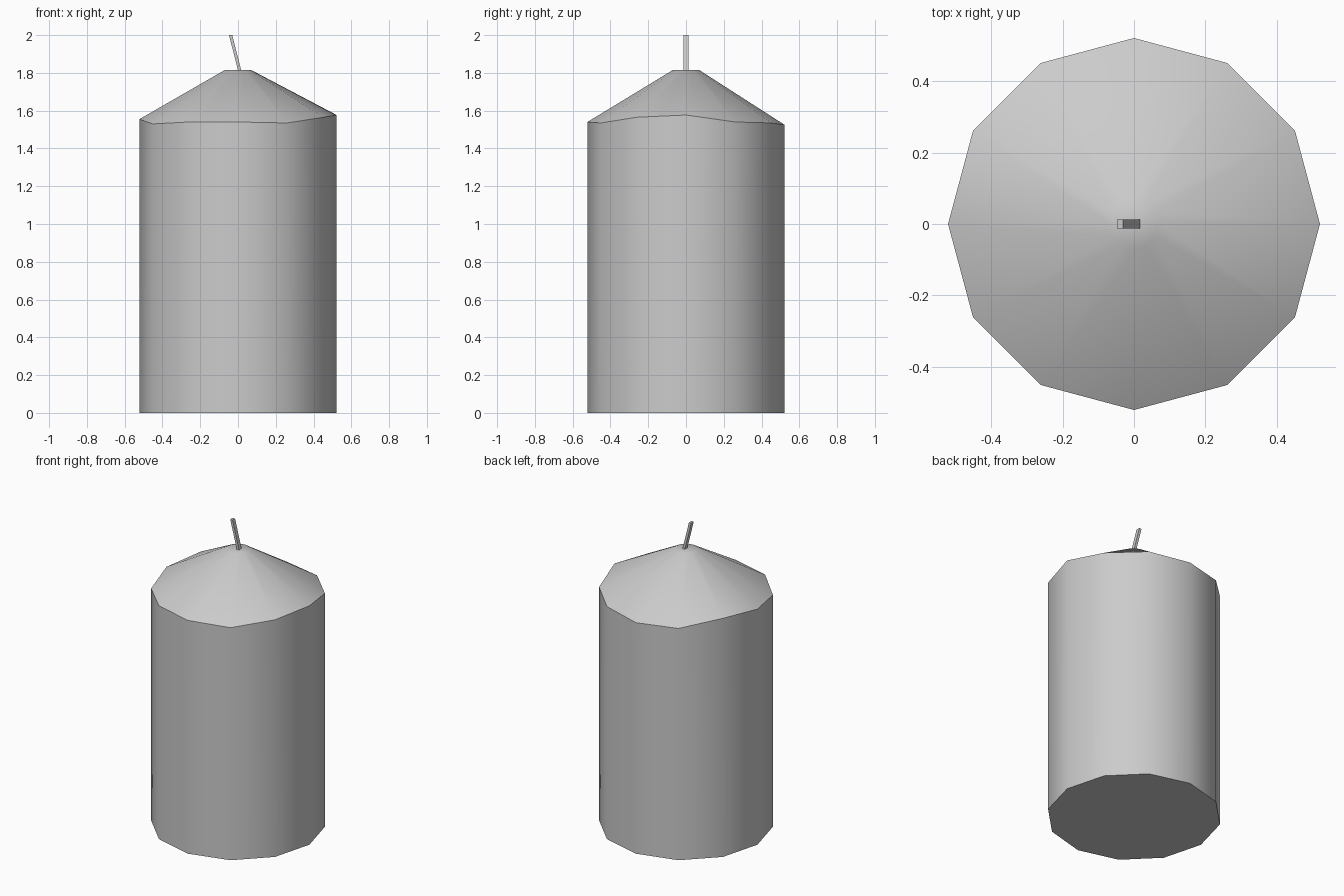
import bpy, bmesh, math
from mathutils import Vector

cube = bpy.data.objects.get("Cube")
if cube:
    bpy.data.objects.remove(cube, do_unlink=True)

grey = bpy.data.materials.new("wax grey")
grey.use_nodes = True
colour = (0.6, 0.6, 0.6, 1)
grey.diffuse_color = colour
grey.node_tree.nodes["Principled BSDF"].inputs["Base Color"].default_value = colour

SIDES = 12
RADIUS = 0.522
CAP_RADIUS = 0.07
CAP_Z = 1.815
# Uneven melted rim, counter-clockwise from +x
RIM = [1.577, 1.54, 1.535, 1.525, 1.53, 1.575, 1.555, 1.53, 1.54, 1.54, 1.535, 1.565]


def make_object(name, bm):
    bmesh.ops.recalc_face_normals(bm, faces=bm.faces)
    mesh = bpy.data.meshes.new(name)
    bm.to_mesh(mesh)
    bm.free()
    mesh.materials.append(grey)
    obj = bpy.data.objects.new(name, mesh)
    bpy.context.collection.objects.link(obj)
    return obj


def ring(bm, radius, heights):
    verts = []
    for i, z in enumerate(heights):
        a = math.tau * i / SIDES
        verts.append(bm.verts.new((radius * math.cos(a), radius * math.sin(a), z)))
    return verts


# Candle body: straight wall, uneven rim, sloped top and small flat cap
bm = bmesh.new()
rings = [ring(bm, RADIUS, [0] * SIDES), ring(bm, RADIUS, RIM),
         ring(bm, CAP_RADIUS, [CAP_Z] * SIDES)]
for low, high in zip(rings, rings[1:]):
    for i in range(SIDES):
        j = (i + 1) % SIDES
        bm.faces.new((low[i], low[j], high[j], high[i]))
bm.faces.new(rings[0])
bm.faces.new(rings[-1])
body = make_object("candle_body", bm)

# Smooth wall and top, with sharp edges at rim and base
bpy.ops.object.select_all(action="DESELECT")
body.select_set(True)
bpy.context.view_layer.objects.active = body
bpy.ops.object.shade_smooth_by_angle(angle=math.radians(40))

# Wick: thin leaning bar
bm = bmesh.new()
bmesh.ops.create_cube(bm, size=1)
for v in bm.verts:
    top = v.co.z > 0
    centre = Vector((-0.039, 0, 2.0)) if top else Vector((0.012, 0, 1.80))
    v.co = centre + Vector((v.co.x * 0.017, v.co.y * 0.026, 0))
make_object("wick", bm)
